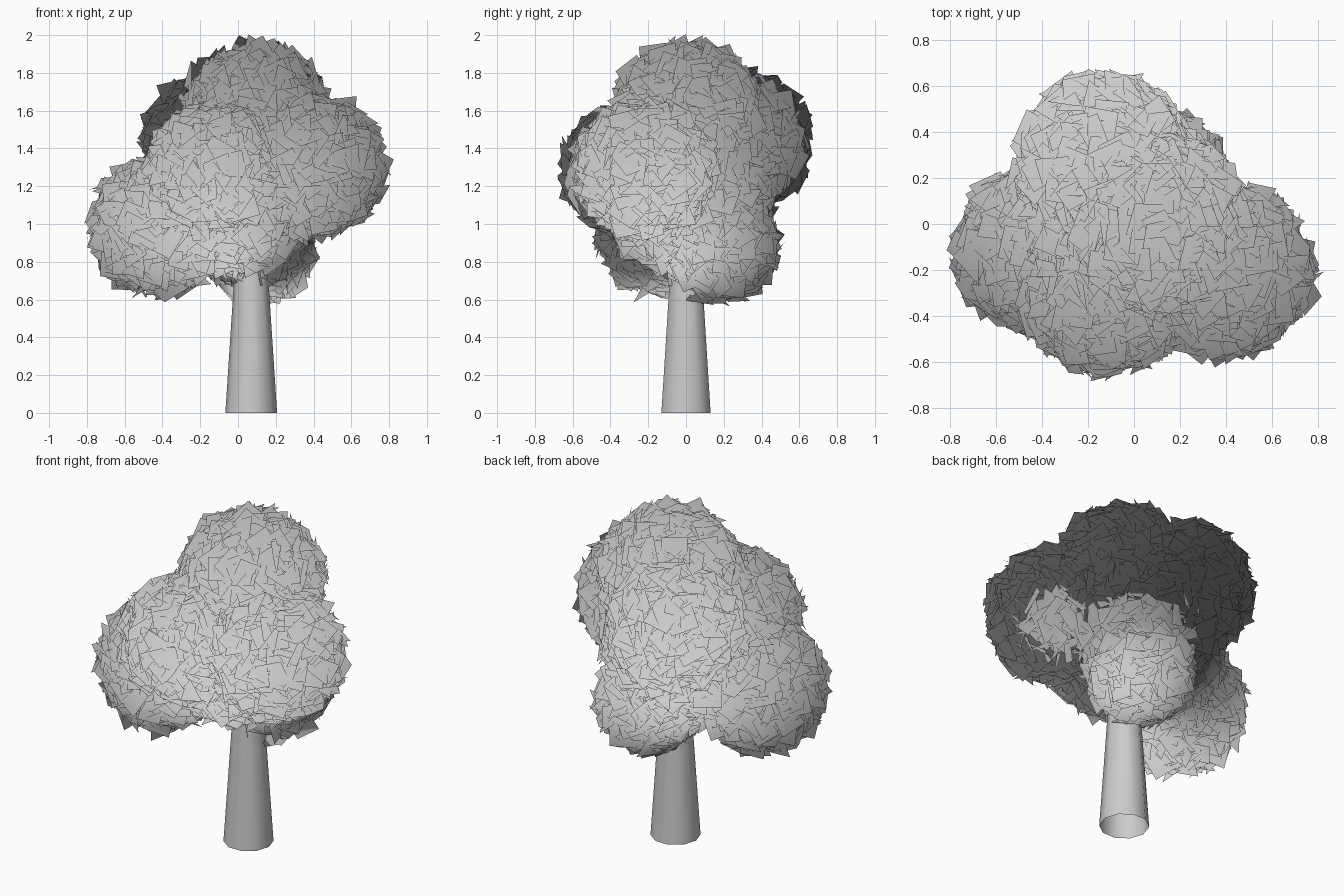
import bpy, bmesh, math, random
from mathutils import Vector, Matrix

if "Cube" in bpy.data.objects:
    bpy.data.objects.remove(bpy.data.objects["Cube"])

random.seed(7)


def finish(name, bm):
    for f in bm.faces:
        f.smooth = True
    mesh = bpy.data.meshes.new(name)
    bm.to_mesh(mesh)
    bm.free()
    obj = bpy.data.objects.new(name, mesh)
    bpy.context.collection.objects.link(obj)
    return obj


# Tapered open trunk, running up into the crown
bm = bmesh.new()
bmesh.ops.create_cone(bm, segments=10, cap_ends=False, radius1=0.137, radius2=0.065, depth=1.1,
                      matrix=Matrix.Translation((0.07, 0, 0.55)) @ Matrix.Rotation(math.pi / 2, 4, 'Z'))
finish("trunk", bm)

# Crown: overlapping clumps (name, centre, outer radius, card count)
CLUMPS = [
    ("leaves_top", (0.09, 0.01, 1.565), 0.41, 500),
    ("leaves_right", (0.395, -0.20, 1.30), 0.39, 450),
    ("leaves_left", (-0.41, -0.11, 0.99), 0.38, 450),
    ("leaves_front", (-0.12, -0.30, 1.29), 0.37, 450),
    ("leaves_back", (-0.13, 0.29, 1.44), 0.38, 450),
    ("leaves_low", (0.11, 0.185, 0.88), 0.31, 320),
    ("leaves_middle", (-0.02, 0.01, 1.20), 0.49, 600),
]


def jitter(a):
    return Vector([random.uniform(-a, a) for _ in range(3)])


def crown_normal(p):
    """Soft shading direction fanning out from the foot of the crown."""
    return Vector((p.x, p.y, 1.5 * (p.z - 0.7))).normalized()


def leaf_clump(name, centre, radius, count):
    """Ball-shaped shell of loosely turned square leaf cards."""
    bm = bmesh.new()
    centre = Vector(centre)
    for i in range(count):
        # Evenly spread direction with a little jitter
        z = 1 - 2 * (i + 0.5) / count
        a = i * math.pi * (3 - math.sqrt(5))
        s = math.sqrt(1 - z * z)
        d = (Vector((s * math.cos(a), s * math.sin(a), z)) + jitter(0.06)).normalized()
        p = centre + d * (radius - random.uniform(0.03, 0.06))
        # Skip cards buried deep in another clump
        if any((p - Vector(c)).length < r - 0.16 for n, c, r, k in CLUMPS if n != name):
            continue
        n = (d + jitter(0.6)).normalized()
        rot = n.to_track_quat('Z', 'Y').to_matrix() @ Matrix.Rotation(random.uniform(0, math.tau), 3, 'Z')
        h = random.uniform(0.055, 0.08)
        bm.faces.new([bm.verts.new(p + rot @ Vector((x * h, y * h, 0)))
                      for x, y in ((-1, -1), (1, -1), (1, 1), (-1, 1))])
    mesh = finish(name, bm).data
    mesh.normals_split_custom_set_from_vertices([crown_normal(v.co) for v in mesh.vertices])


for clump in CLUMPS:
    leaf_clump(*clump)
